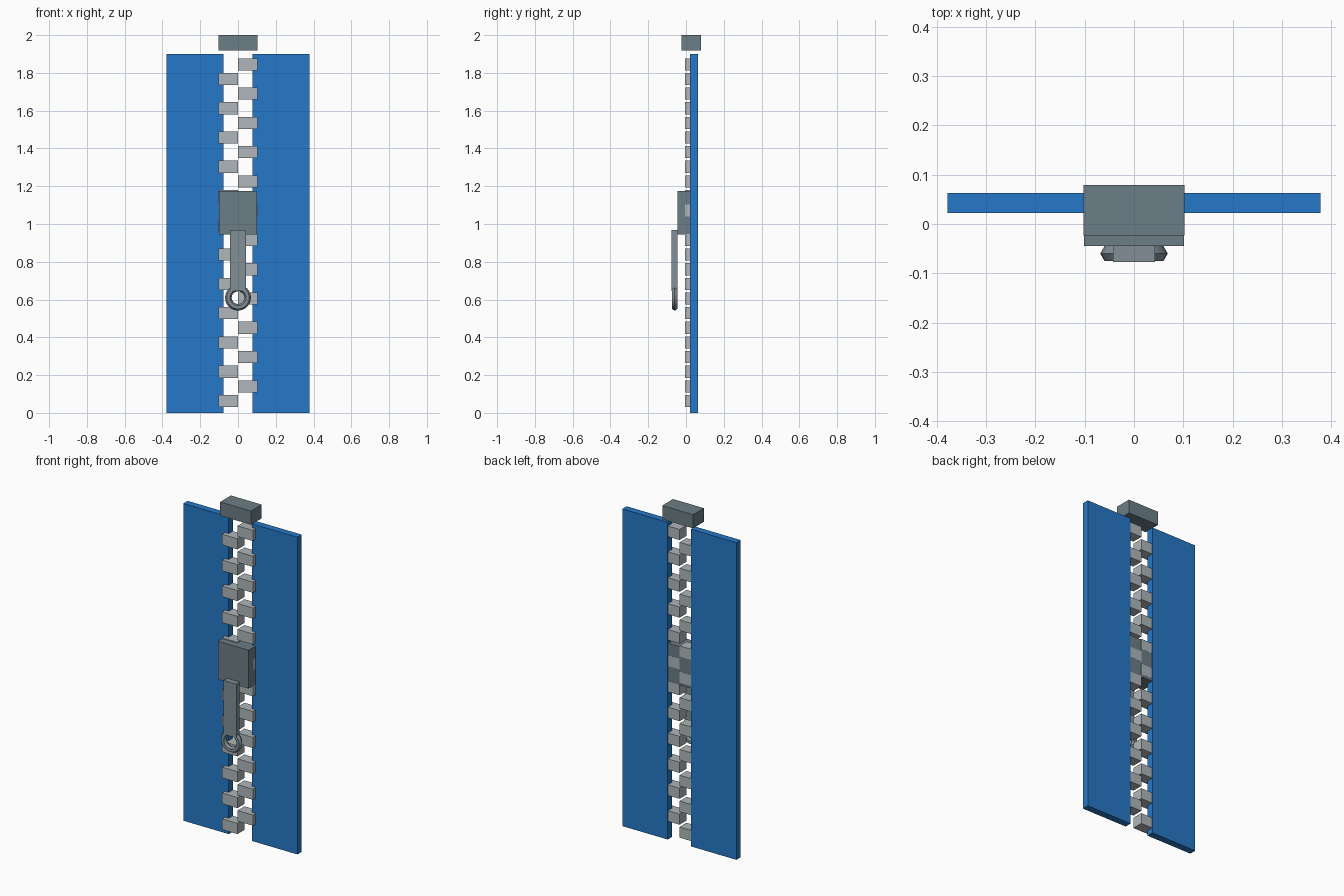
import bpy
from math import pi, radians

if "Cube" in bpy.data.objects:
    bpy.data.objects.remove(bpy.data.objects["Cube"])


def material(name, rgb):
    m = bpy.data.materials.new(name)
    m.diffuse_color = (*rgb, 1)
    m.use_nodes = True
    m.node_tree.nodes["Principled BSDF"].inputs["Base Color"].default_value = m.diffuse_color
    return m


BLUE = material("blue_fabric", (0.019, 0.191, 0.578))
LIGHT = material("light_metal", (0.43, 0.47, 0.49))
DARK = material("dark_metal", (0.15, 0.21, 0.24))
MID = material("mid_metal", (0.22, 0.28, 0.31))


def box(name, x, y, z, mat):
    """Box from (min, max) ranges on each axis."""
    spans = (x, y, z)
    bpy.ops.mesh.primitive_cube_add(size=1, location=[(a + b) / 2 for a, b in spans])
    ob = bpy.context.object
    ob.name = name
    ob.scale = [b - a for a, b in spans]
    bpy.ops.object.transform_apply(location=False, rotation=False, scale=True)
    ob.data.materials.append(mat)
    return ob


# fabric tapes
box("left_tape", (-0.378, -0.077), (0.022, 0.063), (0, 1.9), BLUE)
box("right_tape", (0.077, 0.378), (0.022, 0.063), (0, 1.9), BLUE)

# alternating teeth, starting on the left
for i in range(24):
    zc = 0.063 + i * 0.0775
    side, x = (("left", (-0.102, 0)), ("right", (0, 0.102)))[i % 2]
    box(f"{side}_tooth_{i // 2 + 1}", x, (-0.005, 0.061), (zc - 0.032, zc + 0.032), LIGHT)

# top stop
box("top_stop", (-0.102, 0.102), (-0.023, 0.079), (1.918, 2.0), DARK)

# slider body and pull tab
box("slider", (-0.1015, 0.1015), (-0.045, 0.0605), (0.945, 1.175), DARK)
box("pull_tab", (-0.043, 0.043), (-0.077, -0.045), (0.645, 0.968), MID)

# pull ring
bpy.ops.mesh.primitive_torus_add(
    location=(0, -0.060, 0.61), rotation=(pi / 2, 0, 0),
    major_radius=0.051, minor_radius=0.0175, major_segments=24, minor_segments=6)
ring = bpy.context.object
ring.name = "pull_ring"
ring.data.materials.append(MID)
bpy.ops.object.shade_smooth_by_angle(angle=radians(30))
